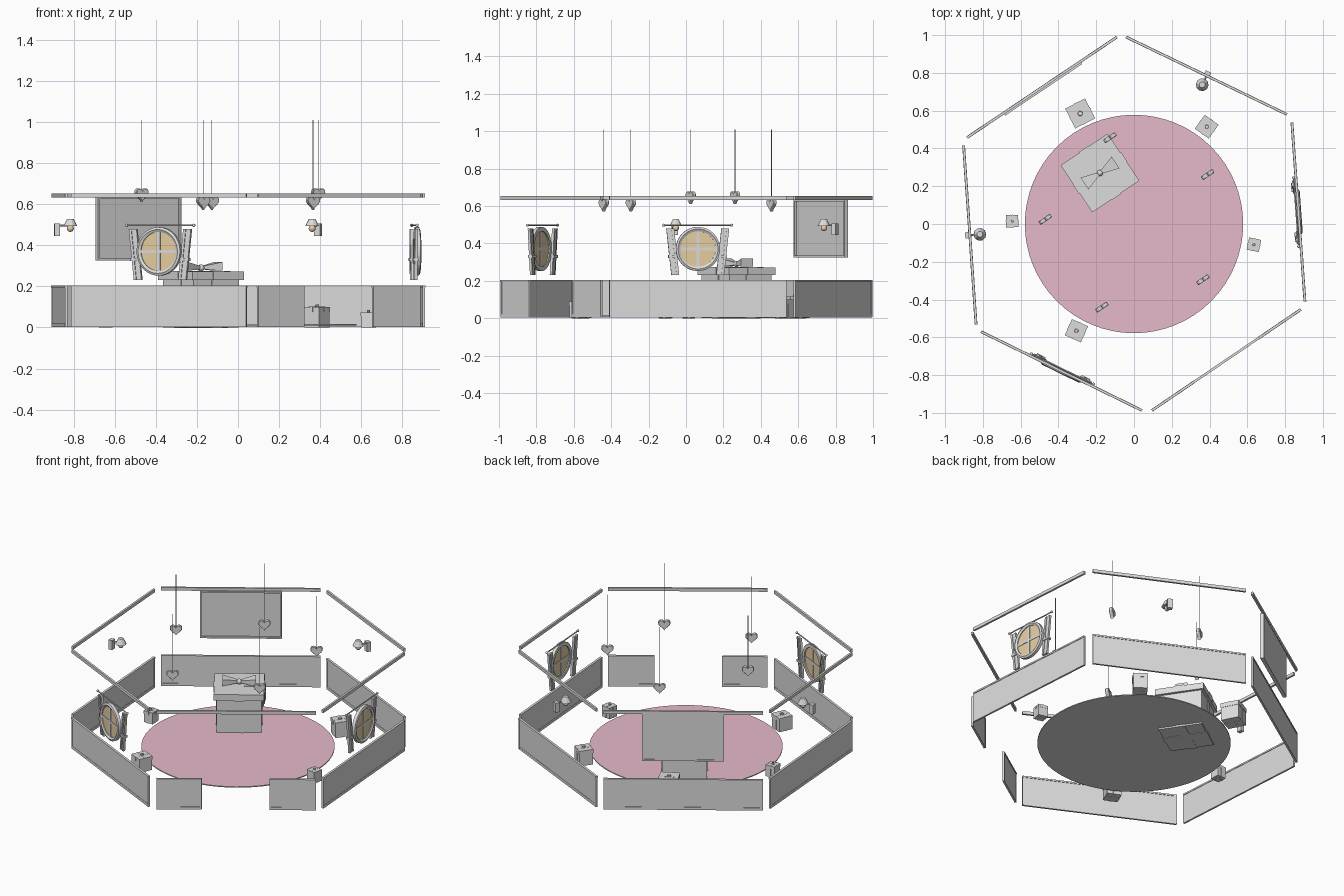
import bpy, bmesh, math
from mathutils import Matrix, Vector

if "Cube" in bpy.data.objects:
    bpy.data.objects.remove(bpy.data.objects["Cube"])


def material(name, rgb):
    m = bpy.data.materials.new(name)
    m.use_nodes = True
    m.diffuse_color = (*rgb, 1)
    m.node_tree.nodes["Principled BSDF"].inputs["Base Color"].default_value = (*rgb, 1)
    return m


GREY = material("plain grey", (0.72, 0.72, 0.72))
PINK = material("rug pink", (0.79, 0.49, 0.6))
AMBER = material("amber glass", (0.83, 0.65, 0.37))


def finish(name, bm, frame, mat, smooth=False):
    bmesh.ops.recalc_face_normals(bm, faces=bm.faces)
    me = bpy.data.meshes.new(name)
    bm.to_mesh(me)
    bm.free()
    me.transform(frame)
    me.materials.append(mat)
    for p in me.polygons:
        p.use_smooth = smooth
    ob = bpy.data.objects.new(name, me)
    bpy.context.collection.objects.link(ob)
    return ob


def box(name, frame, center, size, mat=GREY, shape=None):
    """A box; shape may move its corners by a rule."""
    bm = bmesh.new()
    bmesh.ops.create_cube(bm, size=1)
    for v in bm.verts:
        v.co = Vector(a * b for a, b in zip(v.co, size))
        if shape:
            shape(v.co)
        v.co += Vector(center)
    return finish(name, bm, frame, mat)


def cone(name, frame, center, r1, r2, depth, sides=16, axis="Z", mat=GREY):
    bm = bmesh.new()
    bmesh.ops.create_cone(bm, cap_ends=True, segments=sides, radius1=r1, radius2=r2, depth=depth)
    turn = {"Z": Matrix(), "X": Matrix.Rotation(math.pi / 2, 4, "Y"),
            "Y": Matrix.Rotation(math.pi / 2, 4, "X")}[axis]
    bm.transform(Matrix.Translation(center) @ turn)
    return finish(name, bm, frame, mat)


def ball(name, frame, center, r, mat=GREY):
    bm = bmesh.new()
    bmesh.ops.create_uvsphere(bm, u_segments=12, v_segments=8, radius=r)
    bm.transform(Matrix.Translation(center))
    return finish(name, bm, frame, mat, True)


def place(x, y, angle, z=0):
    return Matrix.Translation((x, y, z)) @ Matrix.Rotation(angle, 4, "Z")


# Walls: local x runs along the wall, local +y points into the room
def wall_frame(a, b):
    d = Vector(b) - Vector(a)
    mid = (Vector(a) + Vector(b)) / 2
    return place(mid.x, mid.y, math.atan2(d.y, d.x)), d.length


def wainscot(name, f, x0, x1):
    mid, w = (x0 + x1) / 2, x1 - x0
    box(name + "_panel", f, (mid, 0, 0.103), (w, 0.008, 0.196))
    box(name + "_cap", f, (mid, 0, 0.2), (w, 0.015, 0.01))
    box(name + "_skirting", f, (mid, 0, 0.012), (w, 0.012, 0.018))
    for x in (x0 + 0.005, x1 - 0.005):
        box(name + "_end_trim", f, (x, 0, 0.103), (0.01, 0.013, 0.196))


# Round window with mullions, curtains and rod
def window(f):
    ring, n, z = bmesh.new(), 32, 0.37
    loops = []
    for r, y in ((0.095, -0.008), (0.107, -0.015), (0.118, -0.01), (0.118, 0.01), (0.095, 0.01)):
        loops.append([ring.verts.new((r * math.cos(t), y, z + r * math.sin(t)))
                      for t in (math.tau * i / n for i in range(n))])
    for k in range(len(loops)):
        a, b = loops[k], loops[(k + 1) % len(loops)]
        for i in range(n):
            j = (i + 1) % n
            ring.faces.new((a[i], a[j], b[j], b[i]))
    finish("window_frame", ring, f, GREY)
    cone("window_glass", f, (0, 0, z), 0.097, 0.097, 0.006, n, "Y", AMBER)
    box("window_mullion_upright", f, (0, 0, z), (0.016, 0.012, 0.192))
    box("window_mullion_cross", f, (0, 0, z), (0.192, 0.012, 0.016))
    cone("curtain_rod", f, (0, 0.012, 0.497), 0.004, 0.004, 0.36, 8, "X")
    for s in (-1, 1):
        ball("rod_finial", f, (s * 0.182, 0.012, 0.497), 0.008)

        def lean(co, s=s):
            co.x += s * co.z * 0.11

        for k in range(3):  # pleats
            box("curtain_pleat", f, (s * (0.12 + k * 0.014), 0.014 + 0.004 * (k % 2), 0.355),
                (0.014, 0.014, 0.25), shape=lean)
        box("curtain_tie", f, (s * 0.132, 0.016, 0.33), (0.05, 0.026, 0.014))


# Wall lamp with shade and hanging bulb
def sconce(f):
    box("lamp_back_plate", f, (0, -0.012, 0.475), (0.032, 0.026, 0.062))
    cone("lamp_arm", f, (0, 0.025, 0.497), 0.005, 0.005, 0.06, 8, "Y")
    ball("lamp_bulb", f, (0, 0.053, 0.482), 0.017, AMBER)
    cone("lamp_shade", f, (0, 0.053, 0.511), 0.034, 0.016, 0.036, 10)


# Hanging board inside a raised frame
def board(f):
    w, z0, z1 = 0.49, 0.325, 0.635
    zc, h = (z0 + z1) / 2, z1 - z0
    box("board_panel", f, (0, 0, zc), (w, 0.008, h))
    for s in (-1, 1):
        box("board_frame_side", f, (s * (w / 2 - 0.005), 0.005, zc), (0.01, 0.022, h))
        box("board_frame_rail", f, (0, 0.005, zc + s * (h / 2 - 0.005)), (w, 0.022, 0.01))


walls = {
    "back_left": ((-0.09, 0.99), (-0.883, 0.458)),
    "left": ((-0.902, 0.415), (-0.836, -0.532)),
    "front_left": ((-0.81, -0.57), (0.042, -0.987)),
    "front_right": ((0.095, -0.987), (0.884, -0.452)),
    "right": ((0.905, -0.41), (0.836, 0.537)),
    "back_right": ((0.81, 0.58), (-0.042, 0.99)),
}
fittings = {"back_left": board, "left": sconce, "back_right": sconce,
            "front_left": window, "right": window}
for name, (a, b) in walls.items():
    f, length = wall_frame(a, b)
    h = length / 2
    box(name + "_top_rail", f, (0, 0, 0.643), (length, 0.013, 0.02))
    # The front right wall is split by a doorway
    for x0, x1 in ([(-h, -0.205), (0.2, h)] if name == "front_right" else [(-h, h)]):
        wainscot(name + "_wall", f, x0, x1)
    if name in fittings:
        fittings[name](f)

# Round rug: pink on the upper face only
rug = cone("rug", Matrix(), (0, 0, 0.013), 0.578, 0.578, 0.006, 64)
rug.data.materials.append(PINK)
for p in rug.data.polygons:
    p.material_index = int(p.normal.z > 0.5)


# Gift boxes
def gift(name, f, s, h, lid, ribbon, body, t):
    box(name + "_body", f, (0, 0, (h - lid) / 2), (body, body, h - lid))
    box(name + "_lid", f, (0, 0, h - lid / 2), (s, s, lid))
    for turn in (0, math.pi / 2):
        g = f @ Matrix.Rotation(turn, 4, "Z")
        box(name + "_body_ribbon", g, (0, 0, (h - lid) / 2), (ribbon, body + t, h - lid + t / 2))
        box(name + "_lid_ribbon", g, (0, 0, h - lid / 2), (ribbon, s + t, lid + t / 2))


big = place(-0.18, 0.27, math.radians(34))
gift("large_gift", big, 0.3, 0.272, 0.04, 0.06, 0.268, 0.008)
ball("large_bow_knot", big, (0, 0, 0.29), 0.017)
for s in (-1, 1):
    def flare(co, s=s):
        if co.x * s < 0:
            co.y *= 0.25
            co.z = co.z * 0.4 - 0.006

    box("large_bow_loop", big, (s * 0.055, 0, 0.297), (0.09, 0.075, 0.042), shape=flare)

for x, y, deg, s, h in ((-0.285, 0.585, 27, 0.118, 0.115), (0.385, 0.515, -36, 0.09, 0.1),
                        (0.635, -0.11, -12, 0.065, 0.073), (-0.305, -0.565, -24, 0.093, 0.09),
                        (-0.645, 0.015, 2, 0.065, 0.075)):
    f = place(x, y, math.radians(deg))
    gift("small_gift", f, s, h, h * 0.25, s * 0.16, s * 0.96, 0.003)
    cone("small_gift_knot", f, (0, 0, h + 0.005), s * 0.12, s * 0.1, 0.012, 10)


# Hanging hearts on strings
def heart(x, y, low):
    f = place(x, y, math.radians(34), low + 0.04)
    bm = bmesh.new()
    k = 0.0023
    pts = []
    for i in range(32):
        t = math.tau * i / 32
        px = 16 * math.sin(t) ** 3
        pz = 13 * math.cos(t) - 5 * math.cos(2 * t) - 2 * math.cos(3 * t) - math.cos(4 * t)
        pts.append((px * k, pz * k))
    loops = [[bm.verts.new((a * g, d, b * g)) for a, b in pts]
             for d, g in ((-0.011, 0.92), (-0.008, 1), (0.008, 1), (0.011, 0.92))]
    bm.faces.new(loops[0])
    bm.faces.new(loops[-1])
    for a, b in zip(loops, loops[1:]):
        for i in range(32):
            j = (i + 1) % 32
            bm.faces.new((a[i], a[j], b[j], b[i]))
    finish("hanging_heart", bm, f, GREY)
    bottom = low + 0.05
    cone("heart_string", Matrix(), (x, y, (bottom + 1.01) / 2), 0.0016, 0.0016, 1.01 - bottom, 6)


for x, y, low in ((-0.127, 0.457, 0.57), (0.39, 0.262, 0.61), (-0.47, 0.025, 0.61),
                  (0.365, -0.295, 0.57), (-0.17, -0.44, 0.57)):
    heart(x, y, low)
